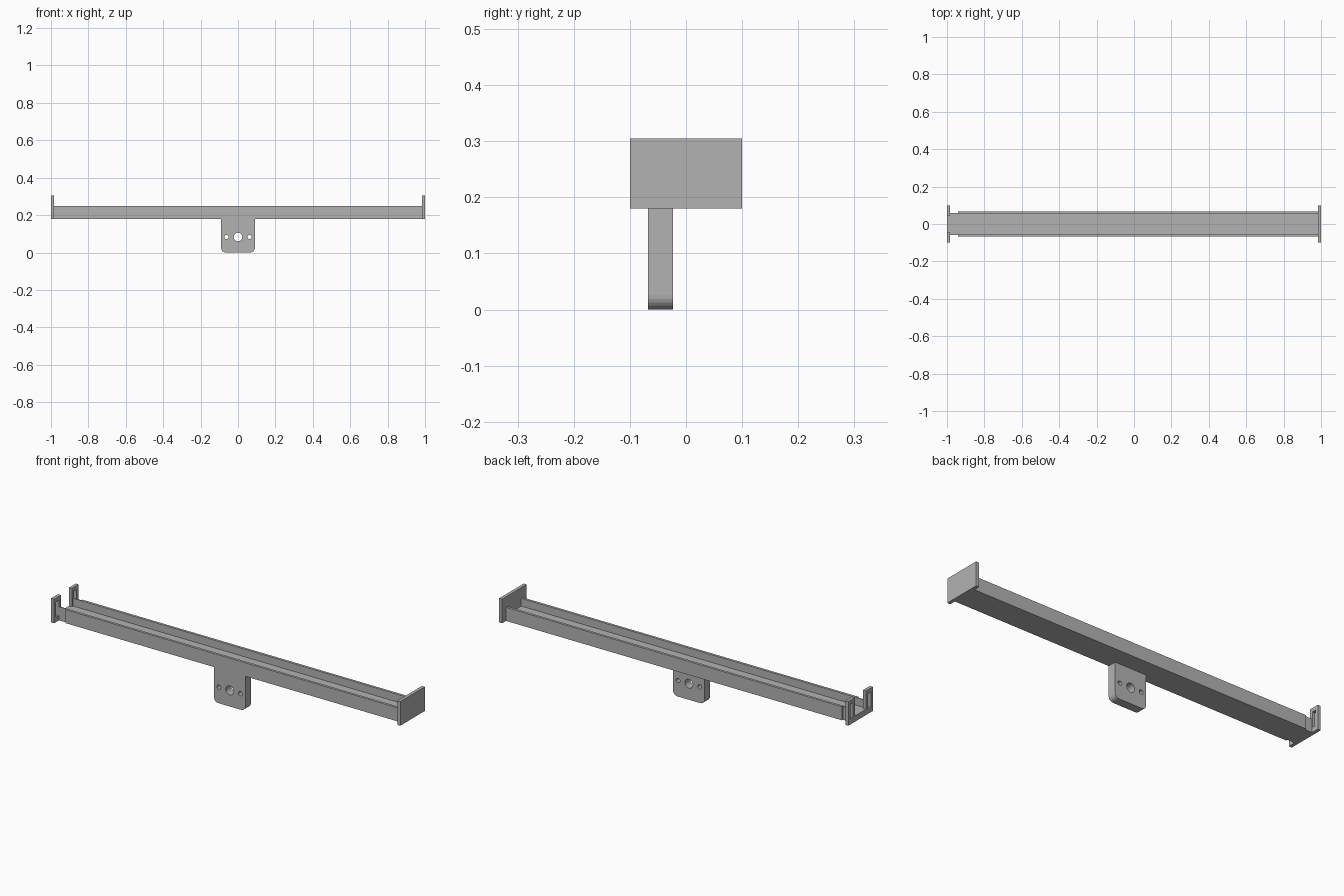
import bpy, bmesh
from math import cos, sin, pi

cube = bpy.data.objects.get("Cube")
if cube:
    bpy.data.objects.remove(cube)

grey = bpy.data.materials.new("plain grey")
grey.use_nodes = True
grey.diffuse_color = (0.45, 0.45, 0.45, 1)
grey.node_tree.nodes["Principled BSDF"].inputs["Base Color"].default_value = (0.45, 0.45, 0.45, 1)


def prism(name, outline, axis, start, end):
    """Extrude a 2D outline along x (points are y, z) or y (points are x, z)."""
    bm = bmesh.new()
    place = (lambda a, b: (start, a, b)) if axis == "x" else (lambda a, b: (a, start, b))
    face = bm.faces.new([bm.verts.new(place(a, b)) for a, b in outline])
    moved = bmesh.ops.extrude_face_region(bm, geom=[face])["geom"]
    step = (end - start, 0, 0) if axis == "x" else (0, end - start, 0)
    bmesh.ops.translate(bm, vec=step, verts=[v for v in moved if isinstance(v, bmesh.types.BMVert)])
    bmesh.ops.recalc_face_normals(bm, faces=bm.faces)
    mesh = bpy.data.meshes.new(name)
    bm.to_mesh(mesh)
    bm.free()
    mesh.materials.append(grey)
    obj = bpy.data.objects.new(name, mesh)
    bpy.context.collection.objects.link(obj)
    return obj


def rect(a0, a1, b0, b1):
    return [(a0, b0), (a1, b0), (a1, b1), (a0, b1)]


def arc(cx, cz, r, a0, a1, n):
    return [(cx + r * cos(a0 + (a1 - a0) * i / n), cz + r * sin(a0 + (a1 - a0) * i / n)) for i in range(n + 1)]


def channel(outer, inner, low, floor, top):
    return [(-outer, low), (outer, low), (outer, top), (inner, top),
            (inner, floor), (-inner, floor), (-inner, top), (-outer, top)]


def cut(obj, cutter):
    mod = obj.modifiers.new("cut", "BOOLEAN")
    mod.object = cutter
    mod.solver = "EXACT"
    cutter.hide_render = True
    cutter.hide_set(True)


LOW, FLOOR, TOP, HIGH = 0.18, 0.21, 0.25, 0.305

# Long open channel, with a narrower neck at the slotted end
prism("rail", channel(0.068, 0.055, LOW, FLOOR, TOP), "x", -0.94, 0.985)
prism("rail_neck", channel(0.06, 0.055, LOW, FLOOR, TOP), "x", -0.985, -0.94)

# Solid end plate
prism("closed_end_plate", rect(-0.1, 0.1, LOW, HIGH), "x", 0.983, 1.0)

# Forked end plate with a slot in each upright
fork = prism("forked_end_plate", channel(0.1, 0.045, LOW, FLOOR, HIGH), "x", -1.0, -0.983)
for side, label in ((-1, "front"), (1, "back")):
    mid = side * 0.0725
    cut(fork, prism(label + "_slot_cutter", rect(mid - 0.011, mid + 0.011, 0.205, 0.285), "x", -1.1, -0.9))

# Hanging mounting tab with rounded lower corners and three holes
r = 0.025
outline = ([(0.09, LOW + 0.005), (-0.09, LOW + 0.005)]
           + arc(-0.09 + r, r, r, pi, 1.5 * pi, 6)
           + arc(0.09 - r, r, r, 1.5 * pi, 2 * pi, 6))
tab = prism("mounting_tab", outline, "y", -0.068, -0.023)
for name, x, radius in (("left", 0.062, 0.011), ("middle", 0, 0.023), ("right", -0.062, 0.011)):
    hole = arc(x, 0.083, radius, 0, 2 * pi, 24)[:-1]
    cut(tab, prism(name + "_hole_cutter", hole, "y", -0.2, 0.2))
